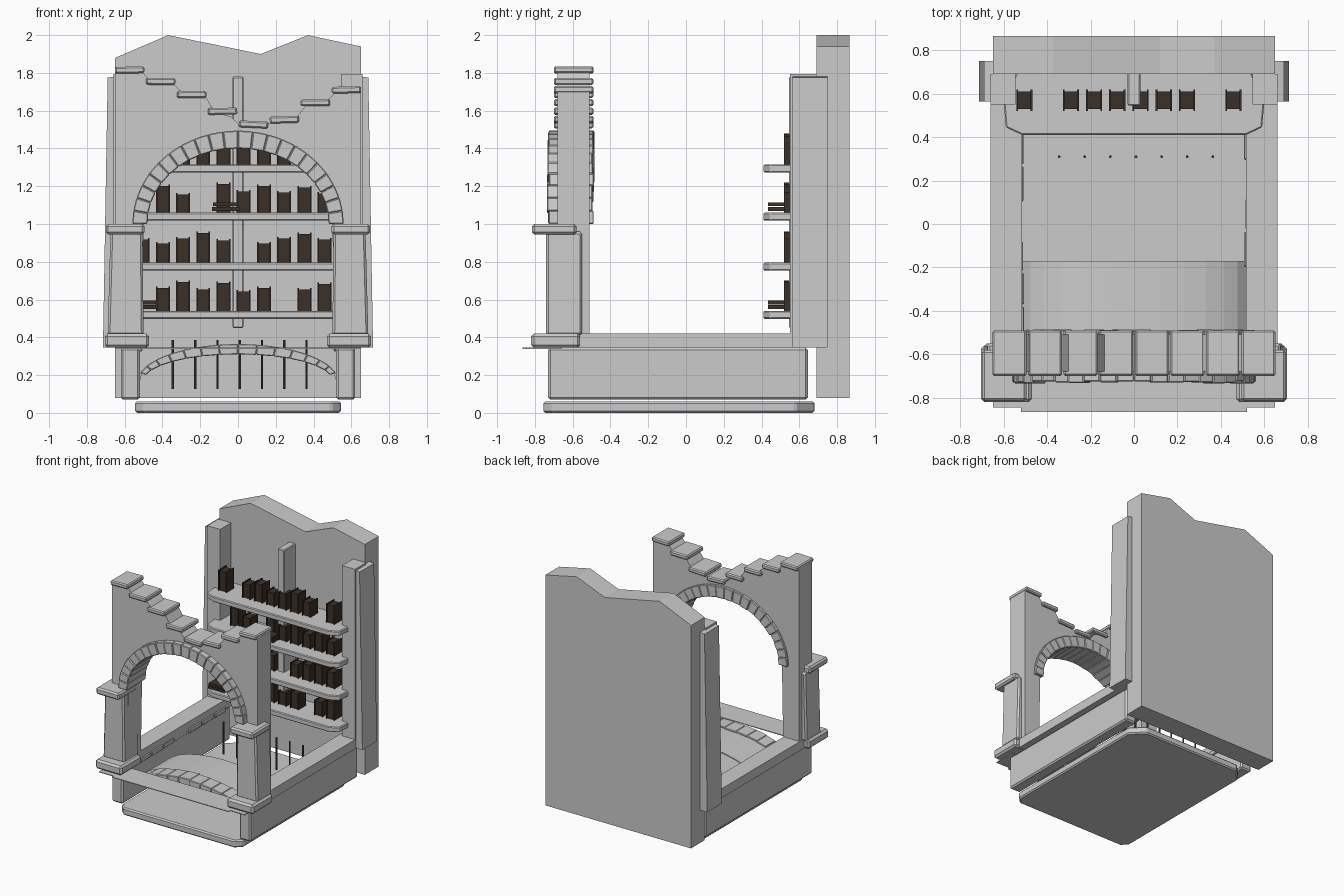
import bpy, bmesh, random
from math import sin, cos, pi
from mathutils import Matrix

if "Cube" in bpy.data.objects:
    bpy.data.objects.remove(bpy.data.objects["Cube"])

random.seed(4)


def material(name, col):
    m = bpy.data.materials.new(name)
    m.diffuse_color = (*col, 1)
    m.use_nodes = True
    m.node_tree.nodes["Principled BSDF"].inputs["Base Color"].default_value = m.diffuse_color
    return m


BROWN = material("book_brown", (0.045, 0.03, 0.022))
IRON = material("dark_iron", (0.05, 0.055, 0.06))


def finish(name, bm, mat=None, bevel=0):
    bmesh.ops.recalc_face_normals(bm, faces=bm.faces[:])
    me = bpy.data.meshes.new(name)
    bm.to_mesh(me)
    bm.free()
    ob = bpy.data.objects.new(name, me)
    bpy.context.collection.objects.link(ob)
    if mat:
        me.materials.append(mat)
    if bevel:
        b = ob.modifiers.new("chamfer", 'BEVEL')
        b.width = bevel
        b.segments = 1
    return ob


def add_prism(bm, pts, a, b, axis='y'):
    """Extrude a profile: xz points along y, or xy points along z."""
    put = (lambda p, h: (p[0], h, p[1])) if axis == 'y' else (lambda p, h: (p[0], p[1], h))
    lo = [bm.verts.new(put(p, a)) for p in pts]
    hi = [bm.verts.new(put(p, b)) for p in pts]
    n = len(pts)
    bm.faces.new(lo)
    bm.faces.new(hi[::-1])
    for i in range(n):
        bm.faces.new((lo[i], lo[(i + 1) % n], hi[(i + 1) % n], hi[i]))


def prism(name, pts, a, b, axis='y', mat=None, bevel=0):
    bm = bmesh.new()
    add_prism(bm, pts, a, b, axis)
    return finish(name, bm, mat, bevel)


def add_box(bm, x0, x1, y0, y1, z0, z1):
    add_prism(bm, [(x0, z0), (x1, z0), (x1, z1), (x0, z1)], y0, y1)


def box(name, x0, x1, y0, y1, z0, z1, mat=None, bevel=0):
    bm = bmesh.new()
    add_box(bm, x0, x1, y0, y1, z0, z1)
    return finish(name, bm, mat, bevel)


def arc(a, b, zc, n, t0=pi, t1=0.0):
    return [(a * cos(t0 + (t1 - t0) * i / n), zc + b * sin(t0 + (t1 - t0) * i / n)) for i in range(n + 1)]


def stone_arch(name, inner, outer, y0, y1, bevel):
    """Ring of wedge stones between two arcs."""
    bm = bmesh.new()
    for i in range(len(inner) - 1):
        j = random.uniform(-0.006, 0.006)
        add_prism(bm, [inner[i], outer[i], outer[i + 1], inner[i + 1]], y0 + j, y1 + j)
    return finish(name, bm, None, bevel)


# Base plate with cut corners
c, px, p0, p1 = 0.05, 0.545, -0.755, 0.68
prism("base_plate", [(-px, p0 + c), (-px + c, p0), (px - c, p0), (px, p0 + c), (px, p1 - 2 * c),
                     (px - 2 * c, p1), (-px + 2 * c, p1), (-px, p1 - 2 * c)], 0, 0.06, 'z', None, 0.01)

# Back wall with broken top
prism("back_wall", [(-0.65, 0.08), (0.65, 0.08), (0.65, 1.94), (0.37, 2.0), (0.12, 1.9),
                    (-0.37, 2.0), (-0.65, 1.88)], 0.69, 0.865)

# Mirrored side parts: plinths, kerbs, corner stones, pillars, rear piers
for s, side in ((-1, "left"), (1, "right")):
    def sbox(name, x0, x1, *r, **k):
        return box(side + "_" + name, min(s * x0, s * x1), max(s * x0, s * x1), *r, **k)
    sbox("plinth_wall", 0.52, 0.62, -0.73, 0.645, 0.07, 0.345, bevel=0.012)
    sbox("kerb", 0.515, 0.66, -0.57, 0.70, 0.345, 0.42)
    sbox("corner_stone", 0.47, 0.705, -0.82, -0.56, 0.345, 0.42, bevel=0.015)
    sbox("capital", 0.495, 0.70, -0.815, -0.58, 0.945, 1.0, bevel=0.012)
    bm = bmesh.new()
    add_prism(bm, [(s * 0.50, 0.41), (s * 0.69, 0.41), (s * 0.675, 0.96), (s * 0.505, 0.96)], -0.74, -0.55)
    finish(side + "_pillar", bm, None, 0.012)
    prism(side + "_rear_pier", [(s * 0.60, 0.345), (s * 0.715, 0.345), (s * 0.69, 1.775), (s * 0.60, 1.79)],
          0.565, 0.75)
    sbox("pier_inner", 0.545, 0.66, 0.55, 0.69, 0.345, 1.795)
    # inner row of edging stones
    bm = bmesh.new()
    y = -0.52
    while y < 0.5:
        w = random.uniform(0.14, 0.18)
        xa, xb = sorted((s * random.uniform(0.505, 0.518), s * 0.60))
        add_box(bm, xa, xb, y, y + w - 0.01, 0.325, 0.365)
        y += w
    finish(side + "_edging_stones", bm, None, 0.006)

# Front wall with arched opening and ragged top
wall = [(-0.65, 0.42), (-0.65, 1.81), (-0.51, 1.81), (-0.46, 1.75), (-0.34, 1.74), (-0.28, 1.68), (-0.17, 1.67),
        (-0.12, 1.59), (-0.04, 1.57), (0.02, 1.515), (0.15, 1.53), (0.3, 1.55), (0.36, 1.63),
        (0.47, 1.65), (0.52, 1.7), (0.65, 1.72), (0.65, 0.42), (0.51, 0.42)]
wall += arc(0.50, 0.42, 1.0, 24, 0, pi) + [(-0.51, 0.42)]
prism("front_wall", wall, -0.68, -0.51)

# Main arch stones
stone_arch("arch_stones", arc(0.48, 0.40, 1.0, 22), arc(0.56, 0.495, 1.0, 22), -0.73, -0.49, 0.005)

# Loose coping stones along the broken wall top
for i, z in enumerate((1.815, 1.755, 1.685, 1.597, 1.527, 1.552, 1.642, 1.71)):
    x = -0.574 + i * 0.164
    ob = box("coping_stone", -0.078, 0.078, -0.105, 0.105, -0.018, 0.018, bevel=0.008)
    ob.matrix_world = Matrix.Translation((x, -0.595, z)) @ Matrix.Rotation(random.uniform(-0.05, 0.05), 4, 'Y')

# Front step ledge between the corner stones
prism("front_ledge", [(-0.65, -0.66), (-0.65, -0.845), (-0.52, -0.845), (-0.52, -0.865), (0.52, -0.865),
                      (0.52, -0.845), (0.65, -0.845), (0.65, -0.66)], 0.339, 0.345, 'z')

# Low drain arch, vault and iron bars
stone_arch("drain_arch_stones", arc(0.50, 0.14, 0.17, 14, pi * 0.93, pi * 0.07),
           arc(0.53, 0.195, 0.17, 14, pi * 0.93, pi * 0.07), -0.62, -0.49, 0.004)
outer = arc(0.53, 0.185, 0.17, 14)
inner = arc(0.52, 0.175, 0.17, 14)
prism("drain_vault", outer + inner[::-1], -0.55, -0.17)
for i in range(7):
    bm = bmesh.new()
    bmesh.ops.create_cone(bm, cap_ends=True, segments=6, radius1=0.007, radius2=0.007, depth=0.26,
                          matrix=Matrix.Translation((-0.345 + i * 0.118, 0.31, 0.257)))
    finish("iron_bar", bm, IRON)

# Bookcase post and shelves
box("shelf_post", -0.03, 0.03, 0.545, 0.70, 0.45, 1.78, bevel=0.006)
SHELVES = (0.54, 0.795, 1.06, 1.315)
for z in SHELVES:
    prism("shelf", [(-0.54, 0.70), (-0.6, 0.56), (-0.59, 0.445), (-0.515, 0.41), (0.515, 0.41),
                    (0.59, 0.445), (0.6, 0.56), (0.54, 0.70)], z - 0.042, z, 'z', None, 0.006)

# Books: a page block between two covers; 0 marks a gap
HEIGHTS = ((0, .13, .16, .12, .155, .11, .13, 0, .12, .15),
           (.13, .11, .135, .165, .125, 0, .11, .135, .16, .13),
           (0, .15, .105, 0, .16, .12, .15, .115, .14, .11),
           (.165, 0, .12, .15, .11, .13, .16, .12, 0, .15))
for z, row in zip(SHELVES, HEIGHTS):
    for i, h in enumerate(row):
        if h:
            x = -0.505 + i * 0.107
            bm = bmesh.new()
            add_box(bm, x - 0.03, x + 0.03, 0.53, 0.61, z, z + h - 0.008)
            for cx in (x - 0.033, x + 0.033):
                add_box(bm, cx - 0.004, cx + 0.004, 0.52, 0.62, z, z + h)
            finish("book", bm, BROWN)

# Flat stacks of books
for x, z in ((-0.50, 0.54), (-0.065, 1.06)):
    for k in range(2):
        d = 0.006 * k
        box("stacked_book", x - 0.073 + d, x + 0.073 - d, 0.435, 0.52, z + 0.01 + 0.024 * k,
            z + 0.03 + 0.024 * k, BROWN)
